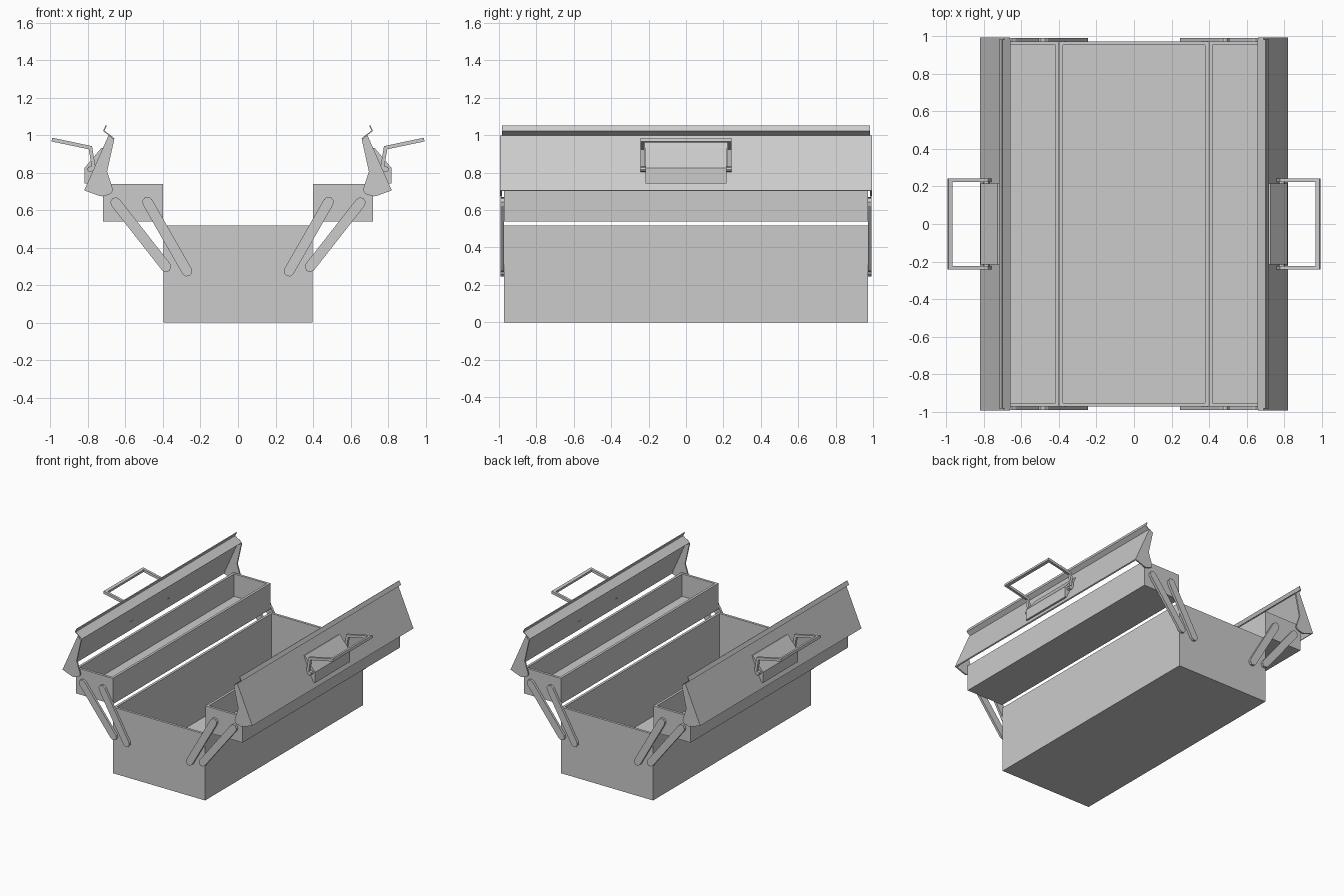
import bpy, bmesh, math
from mathutils import Vector

cube = bpy.data.objects.get("Cube")
if cube:
    bpy.data.objects.remove(cube, do_unlink=True)

grey = bpy.data.materials.new("grey_metal")
grey.use_nodes = True
COLOR = (0.6, 0.6, 0.6, 1)
grey.diffuse_color = COLOR
grey.node_tree.nodes["Principled BSDF"].inputs["Base Color"].default_value = COLOR


def finish(name, bm, mirror):
    """Turn the bmesh into an object, mirrored across the given axes."""
    bmesh.ops.recalc_face_normals(bm, faces=bm.faces)
    mesh = bpy.data.meshes.new(name)
    bm.to_mesh(mesh)
    bm.free()
    mesh.materials.append(grey)
    obj = bpy.data.objects.new(name, mesh)
    bpy.context.collection.objects.link(obj)
    if mirror:
        mod = obj.modifiers.new("mirror", 'MIRROR')
        mod.use_axis = ["X" in mirror, "Y" in mirror, False]
        mod.use_mirror_merge = False
    return obj


def prism(name, profile, y0, y1, mirror="X"):
    """Extrude an x-z profile along y."""
    bm = bmesh.new()
    face = bm.faces.new([bm.verts.new((x, y0, z)) for x, z in profile])
    new = bmesh.ops.extrude_face_region(bm, geom=[face])["geom"]
    verts = [v for v in new if isinstance(v, bmesh.types.BMVert)]
    bmesh.ops.translate(bm, verts=verts, vec=(0, y1 - y0, 0))
    return finish(name, bm, mirror)


def strip(points, thickness):
    """Thicken a polyline to one side, with mitred corners."""
    pts = [Vector(p) for p in points]
    normals = []
    for a, b in zip(pts, pts[1:]):
        d = (b - a).normalized()
        normals.append(Vector((-d.y, d.x)))
    offset = []
    for i, p in enumerate(pts):
        n1, n2 = normals[max(i - 1, 0)], normals[min(i, len(normals) - 1)]
        offset.append(p + (n1 + n2) * thickness / (1 + n1.dot(n2)))
    return [tuple(p) for p in pts + offset[::-1]]


def capsule(a, b, radius, steps=4):
    """Bar outline with faceted round ends."""
    a, b = Vector(a), Vector(b)
    angle = math.atan2(b.y - a.y, b.x - a.x)
    out = []
    for centre, start in ((b, angle - math.pi / 2), (a, angle + math.pi / 2)):
        for i in range(steps + 1):
            t = start + math.pi * i / steps
            out.append((centre.x + radius * math.cos(t), centre.y + radius * math.sin(t)))
    return out


def open_box(name, x0, x1, half_y, z0, z1, wall, mirror):
    """Open-topped box with an inset cavity."""
    bm = bmesh.new()
    bmesh.ops.create_cube(bm, size=1)
    for v in bm.verts:
        v.co = ((x0 + x1) / 2 + v.co.x * (x1 - x0), v.co.y * 2 * half_y,
                z0 + (v.co.z + 0.5) * (z1 - z0))
    top = max(bm.faces, key=lambda f: f.calc_center_median().z)
    bmesh.ops.inset_region(bm, faces=[top], thickness=wall)
    new = bmesh.ops.extrude_face_region(bm, geom=[top])["geom"]
    verts = [v for v in new if isinstance(v, bmesh.types.BMVert)]
    bmesh.ops.translate(bm, verts=verts, vec=(0, 0, wall - (z1 - z0)))
    if top.is_valid:
        bmesh.ops.delete(bm, geom=[top], context='FACES_ONLY')
    return finish(name, bm, mirror)


# Main box and the two raised trays
open_box("main_box", -0.397, 0.397, 0.973, 0, 0.517, 0.027, "")
open_box("side_tray", 0.4, 0.72, 0.973, 0.538, 0.74, 0.027, "X")

# Cantilever arms at both ends
prism("outer_arm", capsule((0.384, 0.297), (0.653, 0.64), 0.028), 0.973, 0.992, "XY")
prism("inner_arm", capsule((0.272, 0.273), (0.483, 0.643), 0.028), 0.973, 0.992, "XY")

# Opened lids: sloping panel, folded lip and shaped end plates
prism("lid_panel", strip([(0.82, 0.705), (0.69, 1.0)], 0.01), -0.995, 0.995)
prism("lid_lip", strip([(0.663, 0.978), (0.72, 1.022), (0.705, 1.053)], 0.006), -0.985, 0.985)
prism("lid_end", [(0.82, 0.705), (0.69, 1.0), (0.66, 0.977), (0.698, 0.806),
                  (0.667, 0.71), (0.672, 0.694), (0.687, 0.683), (0.724, 0.673),
                  (0.742, 0.676)], 0.984, 0.995, "XY")

# Handle brackets, pivots and hinged handles
prism("handle_bracket", [(0.72, 0.93), (0.728, 0.932), (0.818, 0.825), (0.818, 0.742),
                         (0.8, 0.742)], -0.217, 0.217)
prism("handle_pivot", capsule((0.785, 0.818), (0.79, 0.818), 0.014), 0.205, 0.243, "XY")
prism("handle_leg", strip([(0.776, 0.806), (0.796, 0.924), (0.99, 0.965)], 0.02), 0.223, 0.243, "XY")
prism("handle_grip", strip([(0.973, 0.961), (0.995, 0.966)], 0.02), -0.243, 0.243)
